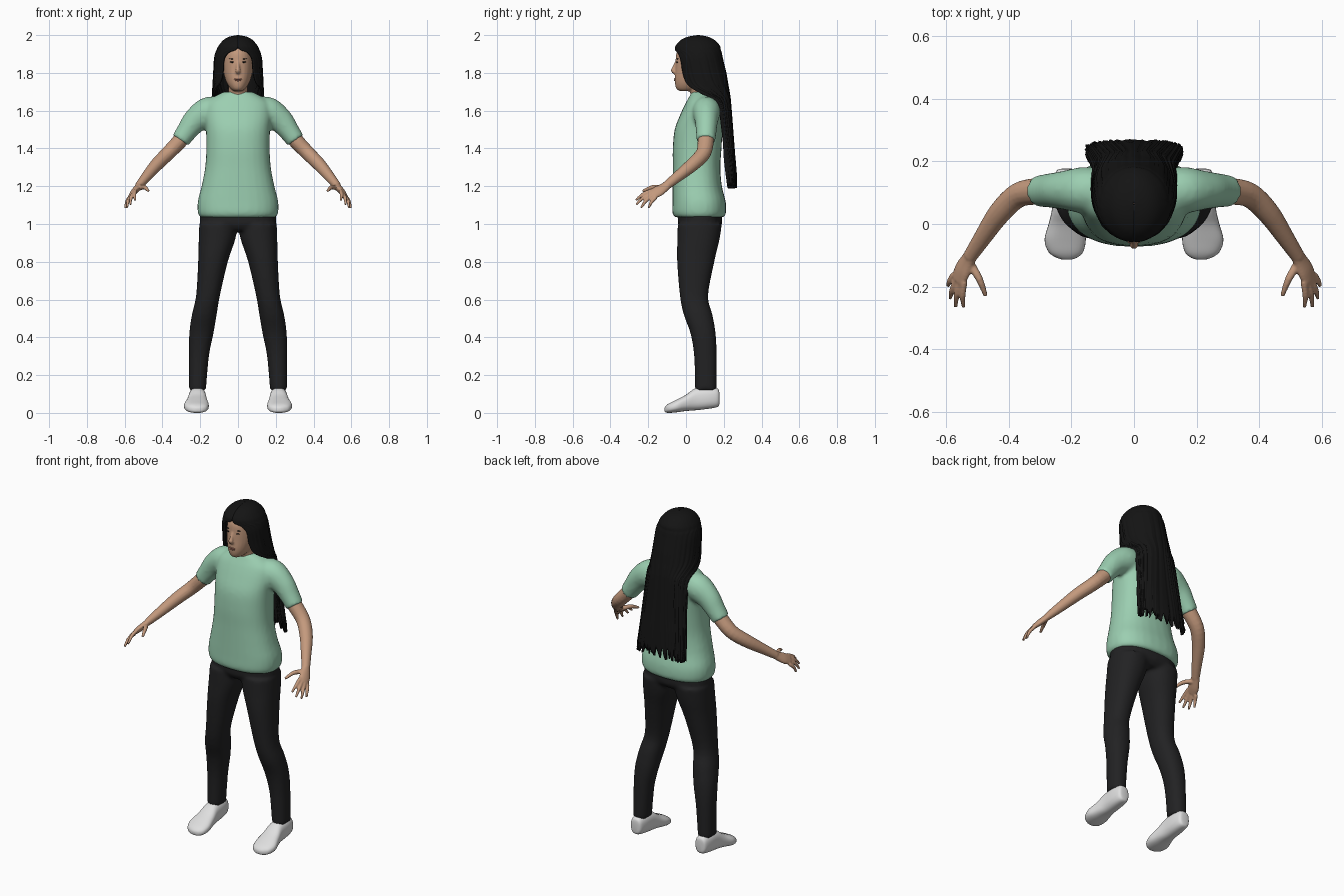
import bpy, bmesh, math, random
from mathutils import Vector, Matrix

random.seed(4)


def material(name, rgb):
    m = bpy.data.materials.new(name)
    m.diffuse_color = (*rgb, 1)
    return m


SKIN = material("skin", (0.55, 0.32, 0.205))
SHIRT = material("mint cloth", (0.33, 0.62, 0.44))
PANTS = material("charcoal cloth", (0.016, 0.016, 0.017))
HAIR = material("black hair", (0.007, 0.007, 0.007))
SHOE = material("white shoe", (0.74, 0.74, 0.74))
LIPS = material("lips", (0.40, 0.17, 0.12))


def spow(v, p):
    return math.copysign(abs(v) ** p, v)


def spline(rows, n=4):
    """Catmull-Rom resampling of tuples of numbers."""
    out = []
    for i in range(len(rows) - 1):
        a, b, c, d = (rows[max(0, min(len(rows) - 1, i + k))] for k in (-1, 0, 1, 2))
        for s in range(n):
            t = s / n
            out.append(tuple(q + 0.5 * t * (r - p + t * (2 * p - 5 * q + 4 * r - w + t * (3 * (q - r) + w - p)))
                             for p, q, r, w in zip(a, b, c, d)))
    out.append(rows[-1])
    return out


def ring(c, a, b, p=1.0, n=28):
    c, a, b = Vector(c), Vector(a), Vector(b)
    return [c + a * spow(math.cos(2 * math.pi * i / n), p) + b * spow(math.sin(2 * math.pi * i / n), p)
            for i in range(n)]


def skin_rings(bm, rings, side=1):
    loops = [[bm.verts.new((v.x * side, v.y, v.z)) for v in r] for r in rings]
    n = len(loops[0])
    for lo, hi in zip(loops, loops[1:]):
        for i in range(n):
            bm.faces.new((lo[i], lo[(i + 1) % n], hi[(i + 1) % n], hi[i]))
    bm.faces.new(loops[0][::-1])
    bm.faces.new(loops[-1])


def stack(bm, rows, p=1.0, side=1):
    """Horizontal sections given as z, x0, x1, y0, y1."""
    skin_rings(bm, [ring(((x0 + x1) / 2, (y0 + y1) / 2, z), ((x1 - x0) / 2, 0, 0), (0, (y1 - y0) / 2, 0), p)
                    for z, x0, x1, y0, y1 in spline(rows)], side)


def tube(bm, rows, side=1, wide=(0, 1, 0)):
    """Sections along a path given as x, y, z, wide radius, thin radius."""
    rows = spline(rows)
    pts = [Vector(r[:3]) for r in rows]
    rings = []
    for i, r in enumerate(rows):
        t = (pts[min(i + 1, len(pts) - 1)] - pts[max(i - 1, 0)]).normalized()
        a = Vector(wide)
        a = (a - t * a.dot(t)).normalized()
        rings.append(ring(pts[i], a * r[3], t.cross(a) * r[4], 1, 16))
    skin_rings(bm, rings, side)


def finish(bm, name, mat, voxel=0, smooth=0, recalc=True):
    if recalc:
        bmesh.ops.recalc_face_normals(bm, faces=bm.faces[:])
    for f in bm.faces:
        f.smooth = True
    me = bpy.data.meshes.new(name)
    bm.to_mesh(me)
    bm.free()
    me.materials.append(mat)
    ob = bpy.data.objects.new(name, me)
    bpy.context.collection.objects.link(ob)
    if voxel:
        m = ob.modifiers.new("blend", 'REMESH')
        m.mode, m.voxel_size, m.use_smooth_shade = 'VOXEL', voxel, True
    if smooth:
        m = ob.modifiers.new("soften", 'SMOOTH')
        m.factor, m.iterations = 0.5, smooth
    return ob


# Shirt: body and two short sleeves blended together
bm = bmesh.new()
stack(bm, [(z, -w, w, f, b) for z, w, f, b in (
    (1.035, .200, -.060, .200), (1.06, .213, -.072, .212), (1.12, .213, -.072, .210),
    (1.20, .193, -.071, .190), (1.30, .174, -.070, .182), (1.40, .168, -.070, .188),
    (1.50, .170, -.060, .193), (1.58, .178, -.030, .193), (1.64, .168, -.002, .180),
    (1.675, .125, .018, .165), (1.700, .075, .030, .145))], .85)
for s in (1, -1):
    tube(bm, [(.10, .105, 1.605, .07, .07), (.16, .108, 1.592, .075, .08), (.225, .108, 1.548, .062, .068),
              (.27, .107, 1.492, .055, .056), (.305, .105, 1.442, .051, .050)], s)
finish(bm, "shirt", SHIRT, .01, 6)

# Trousers: hips and two legs blended together
bm = bmesh.new()
stack(bm, [(.965, -.17, .17, -.02, .16), (1.0, -.200, .200, -.042, .19), (1.07, -.198, .198, -.042, .188)], .85)
for s in (1, -1):
    stack(bm, [(.12, .170, .260, .048, .162), (.30, .154, .260, .043, .162), (.42, .130, .258, .024, .157),
               (.52, .113, .244, -.012, .140), (.62, .096, .222, -.032, .117), (.80, .054, .211, -.047, .150),
               (.92, .014, .208, -.046, .178), (1.0, .002, .205, -.044, .19)], .9, s)
finish(bm, "trousers", PANTS, .01, 4)

# Slip-on shoes, sectioned from heel to toe: y, x centre, half width, bottom, top
bm = bmesh.new()
shoe = [(.177, .215, .015, .050, .105), (.168, .215, .034, .032, .128), (.12, .215, .044, .022, .137),
        (.05, .215, .047, .014, .130), (0, .217, .056, .010, .096), (-.05, .220, .066, .003, .070),
        (-.09, .218, .055, .000, .050), (-.108, .215, .032, .003, .036), (-.114, .215, .012, .010, .026)]
for s in (1, -1):
    skin_rings(bm, [ring((xc, y, (zb + zt) / 2), (w, 0, 0), (0, 0, (zt - zb) / 2), .8)
                    for y, xc, w, zb, zt in spline(shoe)], s)
finish(bm, "shoes", SHOE)

# Arms, palms and fingers
bm = bmesh.new()
fingers = [((.543, -.185, 1.177), (.545, -.266, 1.125)), ((.556, -.187, 1.162), (.570, -.264, 1.102)),
           ((.567, -.178, 1.150), (.588, -.238, 1.086)), ((.575, -.160, 1.140), (.595, -.198, 1.084))]
for s in (1, -1):
    tube(bm, [(.25, .107, 1.51, .042, .042), (.305, .105, 1.443, .043, .041), (.37, .092, 1.375, .040, .038),
              (.43, .035, 1.315, .037, .035), (.485, -.045, 1.25, .029, .028), (.525, -.105, 1.202, .024, .021)], s)
    tube(bm, [(.515, -.09, 1.213, .022, .02), (.532, -.118, 1.192, .028, .018), (.549, -.150, 1.172, .034, .017),
              (.562, -.182, 1.156, .031, .012)], s, (.03, .03, -.035))
    for base, tip in fingers:
        mid = (Vector(base) + Vector(tip)) / 2 + Vector((.004, -.004, .005))
        tube(bm, [(*base, .0105, .0105), (*mid, .0095, .0095), (*tip, .006, .006)], s)
    tube(bm, [(.525, -.125, 1.190, .014, .014), (.495, -.175, 1.195, .012, .012), (.474, -.230, 1.174, .007, .007)], s)
finish(bm, "arms_and_hands", SKIN, .005, 2)

# Head with nose and neck
bm = bmesh.new()
stack(bm, [(z, -w, w, f, b) for z, w, f, b in (
    (1.703, .020, -.032, .03), (1.715, .038, -.050, .07), (1.74, .056, -.058, .11), (1.77, .069, -.060, .15),
    (1.81, .078, -.057, .17), (1.86, .080, -.055, .175), (1.90, .075, -.052, .17), (1.93, .062, -.040, .15))], .95)
tube(bm, [(0, -.050, 1.862, .007, .007), (0, -.062, 1.832, .009, .009), (0, -.069, 1.812, .014, .011),
          (0, -.058, 1.800, .012, .008)], 1, (1, 0, 0))
tube(bm, [(0, .085, 1.63, .062, .062), (0, .075, 1.69, .052, .052), (0, .06, 1.77, .05, .05)], 1, (1, 0, 0))
finish(bm, "head", SKIN, .006, 2)


# Facial details as thin ovals
def ovals(name, mat, items):
    bm = bmesh.new()
    for pos, size, roll in items:
        bmesh.ops.create_uvsphere(bm, u_segments=16, v_segments=8, radius=1,
                                  matrix=Matrix.Translation(pos) @ Matrix.Rotation(roll, 4, 'Y')
                                  @ Matrix.Diagonal((*size, 1)))
    finish(bm, name, mat)


ovals("eyes", HAIR, [((s * .031, -.047, 1.857), (.011, .0045, .0038), -s * .05) for s in (1, -1)])
ovals("eyebrows", HAIR, [((s * .033, -.045, 1.874), (.016, .0045, .0022), -s * .12) for s in (1, -1)])
ovals("lips", LIPS, [((0, -.058, 1.764 + d), (w, .0048, .0045), 0) for d, w in ((.003, .021), (-.004, .017))])

# Long hair: open sheet around the face, falling into a curtain behind the back
# rows are z, centre y, half width, half depth, opening angle, squareness
hair = [(2.0, .065, .003, .003, 0, 1), (1.992, .064, .045, .050, 0, 1), (1.975, .062, .076, .088, 0, 1),
        (1.945, .062, .102, .116, 0, 1), (1.922, .063, .113, .121, .10, 1), (1.905, .066, .120, .123, .46, 1),
        (1.87, .070, .127, .126, .66, 1), (1.80, .082, .130, .130, .70, 1), (1.74, .092, .133, .130, .86, .95),
        (1.69, .105, .136, .126, 1.40, .9), (1.64, .145, .137, .092, 1.72, .85), (1.50, .180, .140, .068, 1.62, .75),
        (1.34, .205, .148, .055, 1.55, .65), (1.19, .228, .156, .041, 1.5, .6)]
cols = 90
jag = [random.uniform(0, .075) if random.random() < .75 else 0 for _ in range(cols)]
ridge = [random.uniform(-.003, .003) for _ in range(cols)]
bm = bmesh.new()
grid = []
for z, cy, rx, ry, g, p in spline(hair, 5):
    g = max(g, 0)
    drop = min(1, max(0, (1.42 - z) / .23))
    k = min(1, max(0, (1.98 - z) / .2))
    row = []
    for c in range(cols):
        th = g + (2 * math.pi - 2 * g) * c / (cols - 1)
        row.append(bm.verts.new(((rx + k * ridge[c]) * spow(math.sin(th), p),
                                 cy - (ry + k * ridge[c]) * spow(math.cos(th), p), z + jag[c] * drop)))
    grid.append(row)
for r0, r1 in zip(grid, grid[1:]):
    for c in range(cols - 1):
        bm.faces.new((r0[c], r1[c], r1[c + 1], r0[c + 1]))
ob = finish(bm, "long_hair", HAIR, recalc=False)
m = ob.modifiers.new("thickness", 'SOLIDIFY')
m.thickness, m.offset = .012, -1
